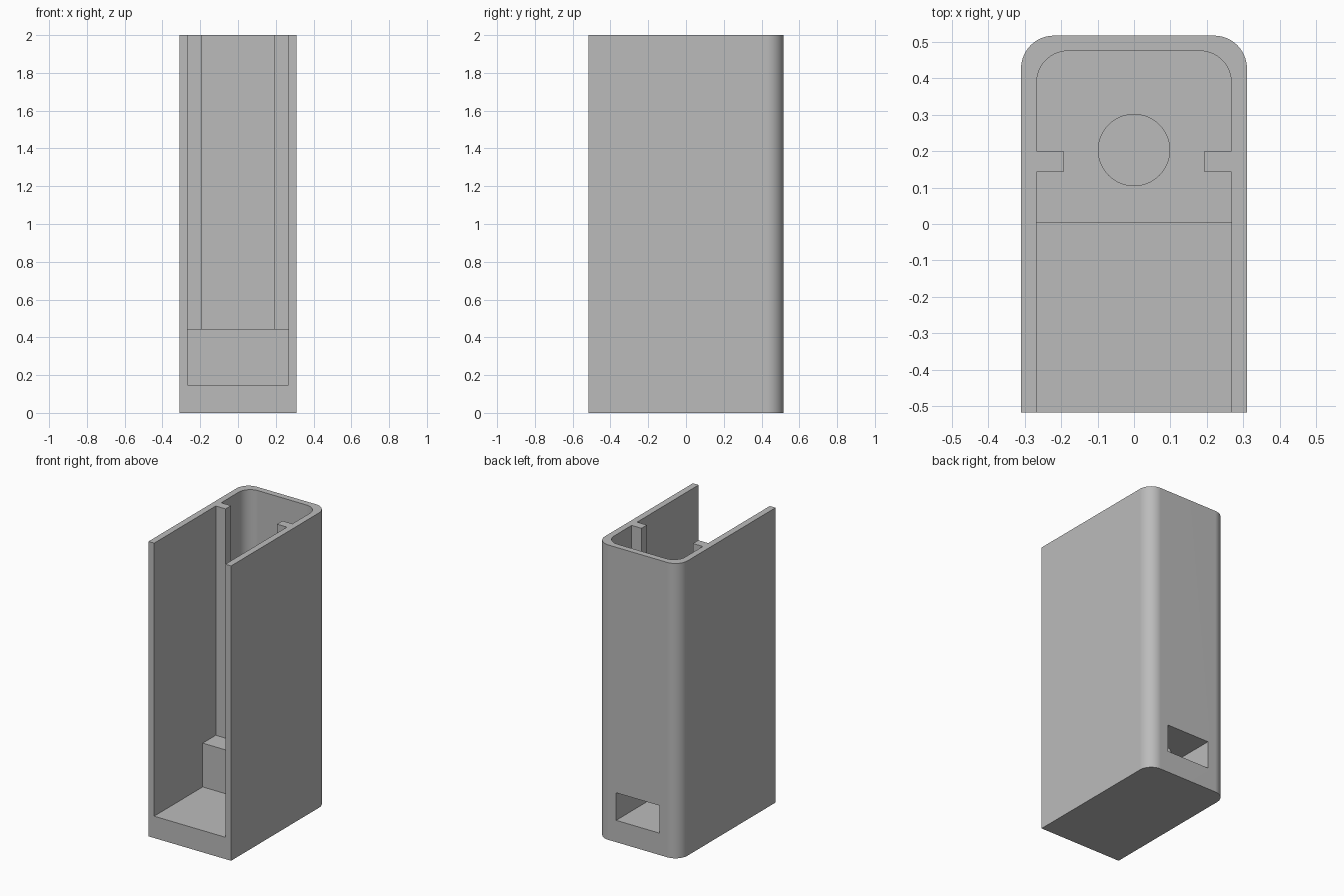
import bpy
import bmesh
from math import cos, sin, pi

old = bpy.data.objects.get("Cube")
if old:
    bpy.data.objects.remove(old, do_unlink=True)

grey = bpy.data.materials.new("mid_grey")
grey.use_nodes = True
colour = (0.5, 0.5, 0.5, 1)
grey.diffuse_color = colour
grey.node_tree.nodes["Principled BSDF"].inputs["Base Color"].default_value = colour


def arc(cx, cy, r, start, end, steps):
    """Points along an arc, angles in radians."""
    angles = [start + (end - start) * i / steps for i in range(steps + 1)]
    return [(cx + r * cos(a), cy + r * sin(a)) for a in angles]


def prism(name, outline, bottom, top):
    """Extrude a flat counter-clockwise outline from bottom to top."""
    bm = bmesh.new()
    face = bm.faces.new([bm.verts.new((x, y, bottom)) for x, y in outline])
    grown = bmesh.ops.extrude_face_region(bm, geom=[face])["geom"]
    verts = [v for v in grown if isinstance(v, bmesh.types.BMVert)]
    bmesh.ops.translate(bm, verts=verts, vec=(0, 0, top - bottom))
    bmesh.ops.recalc_face_normals(bm, faces=bm.faces)
    mesh = bpy.data.meshes.new(name)
    bm.to_mesh(mesh)
    bm.free()
    mesh.materials.append(grey)
    obj = bpy.data.objects.new(name, mesh)
    bpy.context.collection.objects.link(obj)
    return obj


def rectangle(half, front, back):
    return [(-half, front), (half, front), (half, back), (-half, back)]


def symmetric(right_half):
    """Mirror a half outline across x = 0."""
    return right_half + [(-x, y) for x, y in reversed(right_half)]


FRONT, BACK = -0.517, 0.517
OUTER, INNER = 0.31, 0.267
FLOOR, LEDGE, HEIGHT = 0.148, 0.445, 2.0
INNER_BACK = 0.475

# Outer body with rounded back corners
r = 0.09
body = prism("holder_body", symmetric(
    [(OUTER, FRONT)] + arc(OUTER - r, BACK - r, r, 0, pi / 2, 14)), 0, HEIGHT)

# Main cavity, notched so a guide rib stays on each wall
r = 0.086
rib_x, rib_front, rib_back = 0.193, 0.143, 0.201
cavity = prism("cavity_cutter", symmetric(
    [(INNER, FRONT - 0.1), (INNER, rib_front), (rib_x, rib_front),
     (rib_x, rib_back), (INNER, rib_back)]
    + arc(INNER - r, INNER_BACK - r, r, 0, pi / 2, 14)), LEDGE, HEIGHT + 0.1)

# Lower front recess, rear pocket, and round hole through the ledge
recess = prism("recess_cutter", rectangle(INNER, FRONT - 0.1, 0.003), FLOOR, LEDGE + 0.1)
pocket = prism("pocket_cutter", rectangle(0.162, 0.041, BACK + 0.1), FLOOR, 0.335)
hole = prism("hole_cutter", arc(0, 0.203, 0.098, 0, 2 * pi, 48)[:-1], 0.25, LEDGE + 0.1)

bpy.ops.object.select_all(action="DESELECT")
bpy.context.view_layer.objects.active = body
body.select_set(True)
for cutter in (cavity, recess, pocket, hole):
    cutter.hide_render = True
    mod = body.modifiers.new("cut", "BOOLEAN")
    mod.operation = "DIFFERENCE"
    mod.solver = "EXACT"
    mod.object = cutter
    bpy.ops.object.modifier_apply(modifier=mod.name)
    bpy.data.objects.remove(cutter, do_unlink=True)

# Smooth rounded corners, crisp edges elsewhere
bpy.ops.object.shade_smooth_by_angle(angle=pi / 6)
weighted = body.modifiers.new("flat_walls", "WEIGHTED_NORMAL")
weighted.keep_sharp = True
